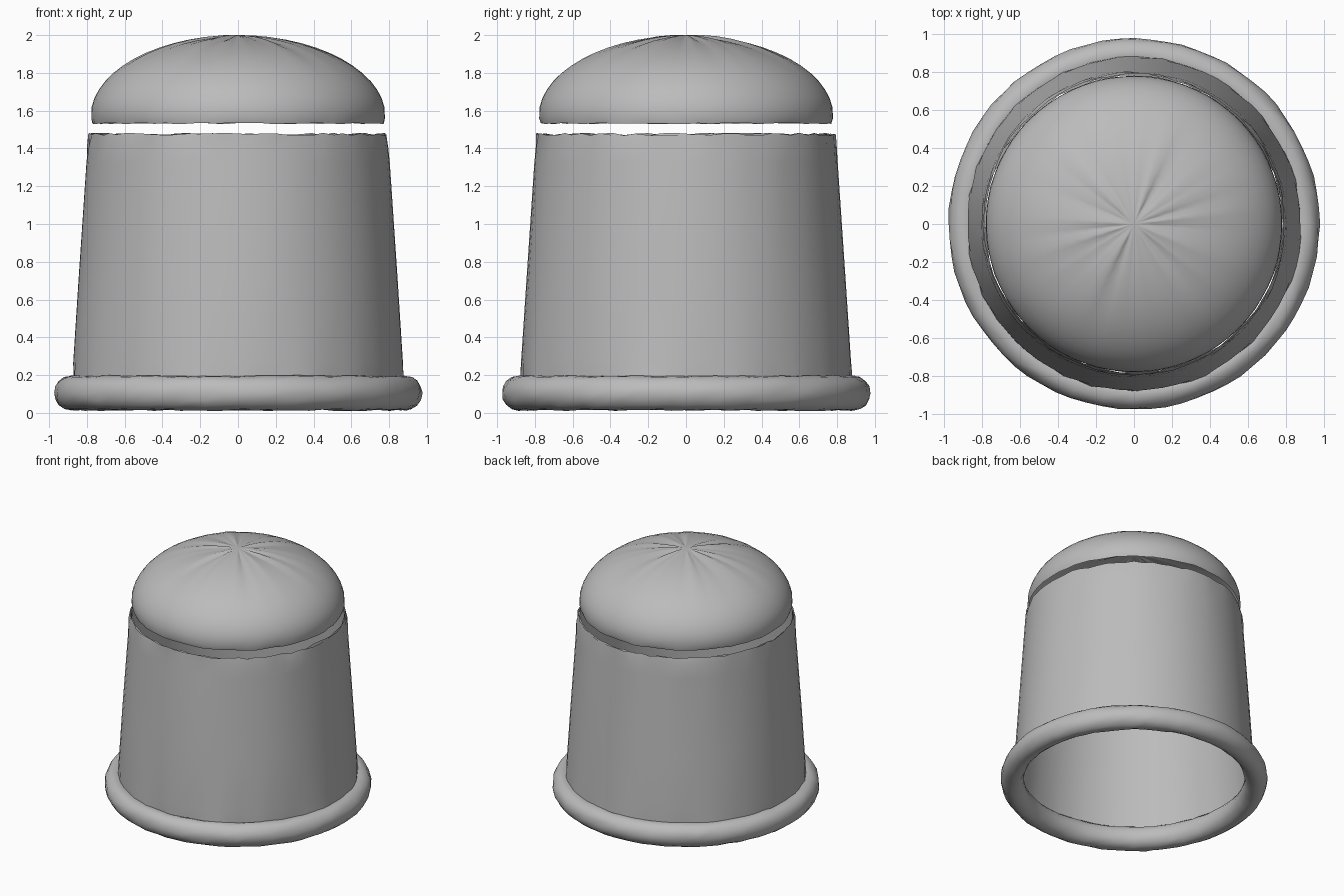
import bpy, bmesh, math, random

if "Cube" in bpy.data.objects:
    bpy.data.objects.remove(bpy.data.objects["Cube"])
random.seed(4)
SEG = 72

metal = bpy.data.materials.new("grey metal")
metal.diffuse_color = (0.5, 0.5, 0.5, 1)
metal.use_nodes = True
metal.node_tree.nodes["Principled BSDF"].inputs["Base Color"].default_value = metal.diffuse_color


def lathe(bm, profile, flip=False, closed=False):
    """Spin (radius, z, radial jitter, height jitter) points around z."""
    rings = []
    for r, z, jr, jz in profile:
        if r == 0:
            rings.append([bm.verts.new((0, 0, z))] * SEG)
            continue
        ring = []
        for i in range(SEG):
            a = 2 * math.pi * i / SEG
            rr = r + random.uniform(-jr, jr)
            zz = z + random.uniform(-jz, jz)
            ring.append(bm.verts.new((rr * math.cos(a), rr * math.sin(a), zz)))
        rings.append(ring)
    pairs = list(zip(rings, rings[1:]))
    if closed:
        pairs.append((rings[-1], rings[0]))
    for lo, hi in pairs:
        for i in range(SEG):
            j = (i + 1) % SEG
            vs = list(dict.fromkeys((lo[i], lo[j], hi[j], hi[i])))
            bm.faces.new(vs[::-1] if flip else vs)


def finish(bm, name):
    me = bpy.data.meshes.new(name)
    bm.to_mesh(me)
    bm.free()
    ob = bpy.data.objects.new(name, me)
    bpy.context.collection.objects.link(ob)
    me.materials.append(metal)
    for p in me.polygons:
        p.use_smooth = True
    return ob


# thin double wall, crumpled at its top and bottom edges
bm = bmesh.new()
for inset, flip in ((0, False), (0.01, True)):
    lathe(bm, [(0.876 - inset, 0.19, 0.006, 0.006),
               (0.873 - inset, 0.27, 0.001, 0),
               (0.845 - inset, 0.70, 0.001, 0),
               (0.803 - inset, 1.32, 0.001, 0),
               (0.797 - inset, 1.41, 0.005, 0.012),
               (0.788 - inset, 1.475, 0.006, 0.008)], flip)
finish(bm, "wall")

# slightly uneven rolled rim
bm = bmesh.new()
N = 16
lathe(bm, [(0.89 + 0.084 * math.cos(2 * math.pi * k / N),
            0.105 + 0.091 * math.sin(2 * math.pi * k / N), 0.004, 0.004)
           for k in range(N)], closed=True)
finish(bm, "rolled_rim")

# domed cap: short upright edge, then a half ellipse with faint radial creases
bm = bmesh.new()
M = 14
prof = [(0.770, 1.532, 0.003, 0.004), (0.778, 1.56, 0.002, 0)]
for k in range(1, M + 1):
    t = math.pi / 2 * k / M
    r = 0 if k == M else 0.78 * math.cos(t)
    prof.append((r, 1.57 + 0.43 * math.sin(t), 0, 0))
lathe(bm, prof)
phase = [random.uniform(0, 6.28) for _ in range(4)]
for v in bm.verts:
    r = math.hypot(v.co.x, v.co.y)
    if 0.01 < r < 0.74:
        a = math.atan2(v.co.y, v.co.x)
        wave = sum(math.sin(n * a + p) for n, p in zip((7, 11, 17, 23), phase))
        v.co.z += 0.004 * (wave - 1.5) * (0.74 - r) / 0.74 * min(1, r / 0.15)
finish(bm, "domed_cap")
